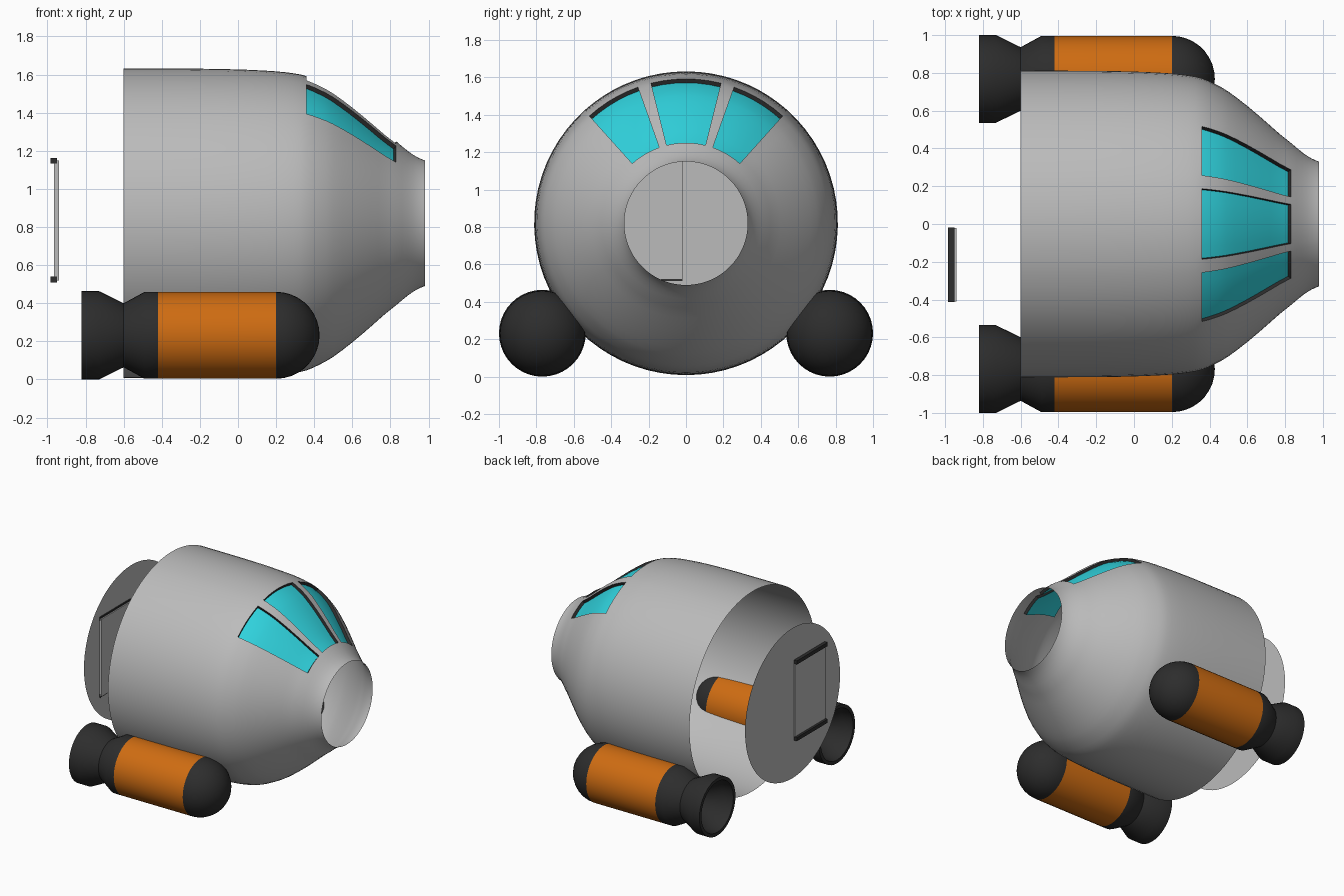
import bpy, bmesh, math
from mathutils import Vector

if "Cube" in bpy.data.objects:
    bpy.data.objects.remove(bpy.data.objects["Cube"])


def material(name, rgb):
    m = bpy.data.materials.new(name)
    m.diffuse_color = (*rgb, 1)
    m.use_nodes = True
    m.node_tree.nodes["Principled BSDF"].inputs["Base Color"].default_value = m.diffuse_color
    return m


GREY = material("hull grey", (0.5, 0.5, 0.5))
BLACK = material("soft black", (0.026, 0.026, 0.026))
ORANGE = material("tank orange", (0.62, 0.15, 0.006))
CYAN = material("window cyan", (0.03, 0.66, 0.74))


def finish(name, bm, mats, smooth=True):
    bmesh.ops.remove_doubles(bm, verts=bm.verts, dist=1e-5)
    me = bpy.data.meshes.new(name)
    bm.to_mesh(me)
    bm.free()
    for m in mats:
        me.materials.append(m)
    ob = bpy.data.objects.new(name, me)
    bpy.context.collection.objects.link(ob)
    if smooth:
        bpy.ops.object.select_all(action='DESELECT')
        ob.select_set(True)
        bpy.context.view_layer.objects.active = ob
        bpy.ops.object.shade_smooth_by_angle(angle=math.radians(30))
    return ob


def quad(bm, points):
    unique = []
    for p in points:
        if all((p - q).length > 1e-6 for q in unique):
            unique.append(p)
    if len(unique) > 2:
        return bm.faces.new([bm.verts.new(p) for p in unique])


def box(name, lo, hi, mat):
    bm = bmesh.new()
    bmesh.ops.create_cube(bm, size=1)
    for v in bm.verts:
        v.co = Vector([(a + b) / 2 + c * (b - a) for a, b, c in zip(lo, hi, v.co)])
    return finish(name, bm, [mat], False)


# Hull profile (x, radius), smoothed between the control points
AXIS_Z = 0.82
CONTROL = [(-0.6, .812), (-0.2, .811), (0, .807), (.1, .803), (.2, .797), (.29, .787),
           (.36, .772), (.43, .741), (.5, .701), (.6, .625), (.7, .540), (.77, .478),
           (.83, .430), (.89, .380), (.94, .347), (.98, .33)]
profile = []
for k in range(len(CONTROL) - 1):
    a, b, c, d = [Vector(CONTROL[min(max(k + o, 0), len(CONTROL) - 1)]) for o in (-1, 0, 1, 2)]
    for t in (0, 0.5):
        profile.append(0.5 * (2 * b + (c - a) * t + (2 * a - 5 * b + 4 * c - d) * t * t
                              + (3 * b - a - 3 * c + d) * t ** 3))
profile.append(Vector(CONTROL[-1]))

# Angles round the hull, measured from the top, with columns on the window edges
WINDOWS = [(-42, -19.5), (-14, 14), (19.5, 42)]
stops = [-42, -19.5, -14, 14, 19.5, 42, 318]
angles = []
for a, b in zip(stops, stops[1:]):
    n = math.ceil((b - a) / 5)
    angles += [a + (b - a) * i / n for i in range(n)]
angles.append(318)


def hull_point(i, angle, inset=0.0):
    p = profile[i]
    d = (profile[min(i + 1, len(profile) - 1)] - profile[max(i - 1, 0)]).normalized()
    x, r = p.x + d.y * inset, p.y - d.x * inset
    a = math.radians(angle)
    return Vector((x, r * math.sin(a), AXIS_Z + r * math.cos(a)))


def in_window(i, a0, a1):
    x = (profile[i].x + profile[i + 1].x) / 2
    mid = (a0 + a1) / 2
    return 0.36 < x < 0.83 and any(lo < mid < hi for lo, hi in WINDOWS)


# Hull shell with window openings, recessed glass and black recess walls
DEPTH = 0.022
hull, glass, frame = bmesh.new(), bmesh.new(), bmesh.new()
for j in range(len(angles) - 1):
    a0, a1 = angles[j], angles[j + 1]
    for i in range(len(profile) - 1):
        corners = [(i, a0), (i + 1, a0), (i + 1, a1), (i, a1)]
        if not in_window(i, a0, a1):
            quad(hull, [hull_point(*c) for c in corners])
            continue
        quad(glass, [hull_point(*c, DEPTH) for c in corners])
        neighbours = [
            any(abs(a0 - lo) < .01 for lo, hi in WINDOWS),
            not in_window(i + 1, a0, a1),
            any(abs(a1 - hi) < .01 for lo, hi in WINDOWS),
            not in_window(i - 1, a0, a1)]
        for k, edge in enumerate(neighbours):
            if edge:
                p, q = corners[k], corners[(k + 1) % 4]
                quad(frame, [hull_point(*p), hull_point(*q),
                             hull_point(*q, DEPTH), hull_point(*p, DEPTH)])
finish("hull", hull, [GREY])
finish("window_glass", glass, [CYAN])
finish("window_frames", frame, [BLACK])

# Rocket engines: hollow nozzle, waist, orange tank, domed nose
R = 0.228
engine = [(-.62, 0), (-.62, .10), (-.74, .19), (-.82, .205), (-.82, .232), (-.73, .232),
          (-.6, .168), (-.49, R), (-.42, R), (.2, R)]
engine += [(.2 + R * math.sin(math.radians(t)), R * math.cos(math.radians(t)))
           for t in range(10, 90, 10)] + [(.2 + R, 0)]
SIDES = 40
for side, name in ((-1, "engine_front"), (1, "engine_back")):
    bm = bmesh.new()
    for (x0, r0), (x1, r1) in zip(engine, engine[1:]):
        for s in range(SIDES):
            a0, a1 = (2 * math.pi * k / SIDES for k in (s, s + 1))
            f = quad(bm, [Vector((x, side * .768 + r * math.sin(a), .232 + r * math.cos(a)))
                          for x, r, a in ((x0, r0, a0), (x1, r1, a0), (x1, r1, a1), (x0, r0, a1))])
            if f:
                f.material_index = 1 if -.43 < x0 and x1 < .201 else 0
    finish(name, bm, [BLACK, ORANGE])

# Rear bulkhead disc, standing free behind the hull
bm = bmesh.new()
bmesh.ops.create_circle(bm, cap_ends=True, segments=64, radius=0.61)
for v in bm.verts:
    v.co = Vector((-0.958, v.co.x, AXIS_Z + v.co.y))
bmesh.ops.recalc_face_normals(bm, faces=bm.faces)
finish("rear_bulkhead", bm, [GREY], False)

# Hatch panel with a black rail above and below
box("hatch_panel", (-.966, -.41, .52), (-.94, -.02, 1.15), GREY)
for name, z in (("hatch_rail_bottom", .51), ("hatch_rail_top", 1.133)):
    box(name, (-.985, -.412, z), (-.95, -.018, z + .03), BLACK)
